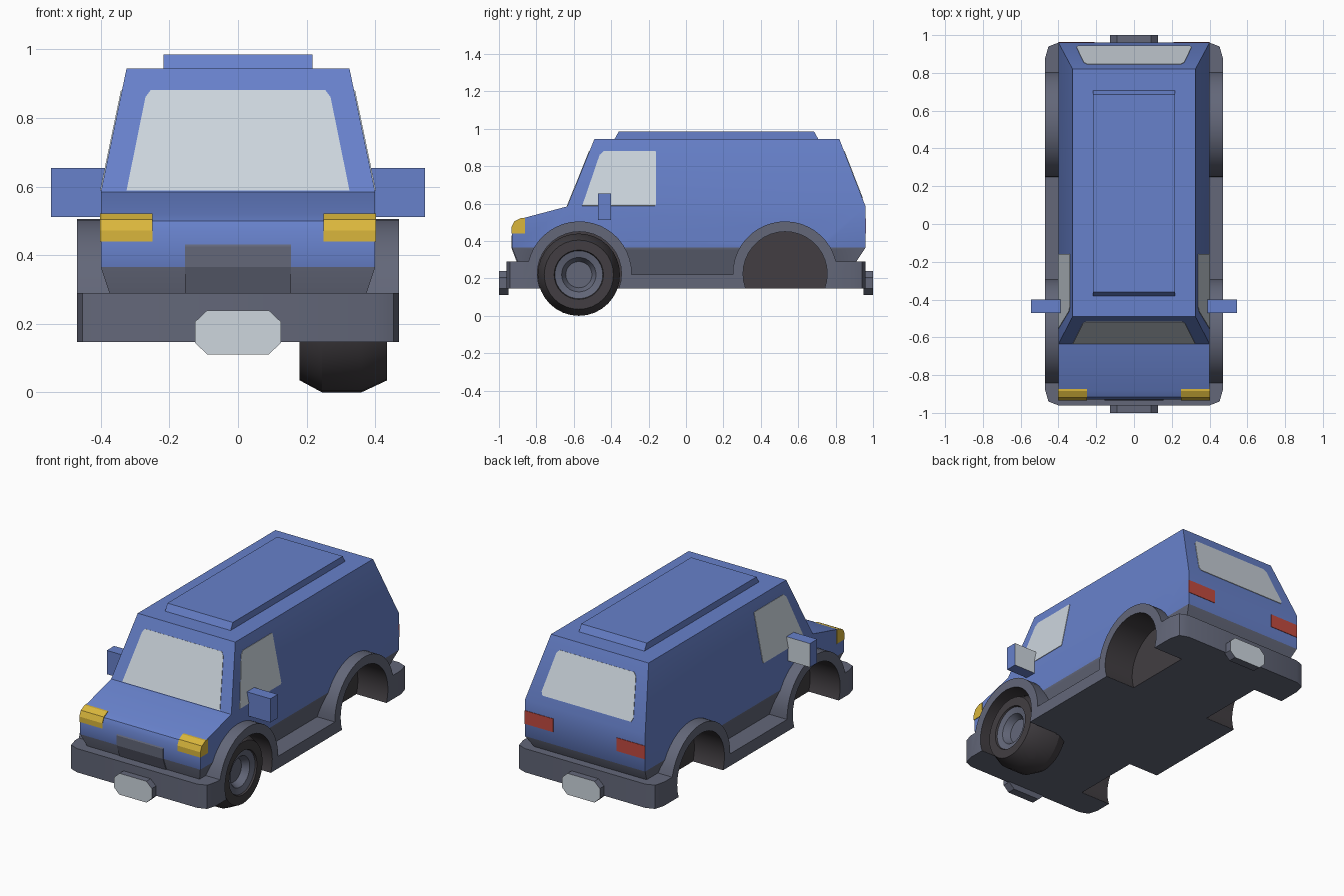
import bpy, bmesh, math
from mathutils import Vector

if "Cube" in bpy.data.objects:
    bpy.data.objects.remove(bpy.data.objects["Cube"])


def material(name, *rgb):
    m = bpy.data.materials.new(name)
    m.diffuse_color = (*rgb, 1)
    m.use_nodes = True
    m.node_tree.nodes["Principled BSDF"].inputs["Base Color"].default_value = m.diffuse_color
    return m


BLUE = material("blue paint", .136, .220, .597)
GRAY = material("gray trim", .125, .136, .191)
GLASS = material("pale glass", .61, .67, .73)
YELLOW = material("yellow lamp", .70, .47, .045)
RED = material("red lamp", .54, .069, .051)
BLACK = material("black rubber", .054, .048, .054)


def finish(name, bm, *mats):
    bmesh.ops.recalc_face_normals(bm, faces=bm.faces)
    me = bpy.data.meshes.new(name)
    bm.to_mesh(me)
    bm.free()
    for m in mats:
        me.materials.append(m)
    ob = bpy.data.objects.new(name, me)
    bpy.context.collection.objects.link(ob)
    return ob


def smooth(ob, angle=35):
    bpy.ops.object.select_all(action='DESELECT')
    ob.select_set(True)
    bpy.context.view_layer.objects.active = ob
    bpy.ops.object.shade_smooth_by_angle(angle=math.radians(angle))


def loft(outline, sides):
    """Side outline of (y, z, half width), mirrored in x, with listed side faces."""
    bm = bmesh.new()
    L = [bm.verts.new((-w, y, z)) for y, z, w in outline]
    R = [bm.verts.new((w, y, z)) for y, z, w in outline]
    n = len(outline)
    for i in range(n):
        j = (i + 1) % n
        bm.faces.new((L[i], L[j], R[j], R[i]))
    for s in sides:
        bm.faces.new([L[i] for i in s])
        bm.faces.new([R[i] for i in reversed(s)])
    return bm


def slab(bm, pts, offset):
    """Prism from a polygon, extruded by a vector."""
    a = [bm.verts.new(p) for p in pts]
    b = [bm.verts.new(Vector(p) + Vector(offset)) for p in pts]
    n = len(a)
    for i in range(n):
        j = (i + 1) % n
        bm.faces.new((a[i], a[j], b[j], b[i]))
    bm.faces.new(a[::-1])
    return bm.faces.new(b)


def plate(name, pts, out, mat):
    """Thin plate lying on a surface; out is the rough outward normal."""
    n = Vector(out).normalized()
    bm = bmesh.new()
    slab(bm, [Vector(p) - n * .003 for p in pts], n * .006)
    return finish(name, bm, mat)


def block(name, x0, x1, outline, mat):
    bm = bmesh.new()
    slab(bm, [(x0, y, z) for y, z in outline], (x1 - x0, 0, 0))
    return finish(name, bm, mat)


ARCH_Z, ARCHES = .225, (-.57, .53)


def arc(cy, r, a0, a1, n):
    return [(cy + r * math.cos(math.radians(a0 + (a1 - a0) * i / n)),
             ARCH_Z + r * math.sin(math.radians(a0 + (a1 - a0) * i / n))) for i in range(n + 1)]


def cut_wells(ob, r, x_in):
    bm = bmesh.new()
    for cy in ARCHES:
        for s in (-1, 1):
            slab(bm, [(s * x_in, y, z) for y, z in arc(cy, r, 0, 350, 35)], (s * (.55 - x_in), 0, 0))
    cutter = finish("well_cutter", bm)
    cutter.hide_render = True
    mod = ob.modifiers.new("wells", 'BOOLEAN')
    mod.object, mod.operation, mod.solver = cutter, 'DIFFERENCE', 'EXACT'
    bpy.context.view_layer.objects.active = ob
    bpy.ops.object.modifier_apply(modifier=mod.name)
    bpy.data.objects.remove(cutter)


# Body shell: gray lower band, blue above
bm = loft([(-.865, .2, .345), (-.93, .365, .4), (-.93, .47, .4), (-.916, .5, .4), (-.88, .52, .4),
           (-.635, .585, .4), (-.49, .945, .325), (.82, .945, .325), (.96, .585, .4),
           (.96, .365, .4), (.85, .2, .345)],
          [(0, 1, 9, 10), (1, 2, 3, 4, 5, 8, 9), (5, 6, 7, 8)])
for f in bm.faces:
    f.material_index = int(f.calc_center_median().z < .36)
body = finish("van_body", bm, BLUE, GRAY)
cut_wells(body, .25, .25)
smooth(body)

# Gray skirt with bumpers, sills and wheel arches
ends = [(.96, .40), (.94, .453), (.88, .47)]
top = [(-y, .29, w) for y, w in ends]
top += [(y, z, .47) for y, z in arc(ARCHES[0], .28, 166.6, -1, 20)]
top += [(y, z, .47) for y, z in arc(ARCHES[1], .28, 181, 13.4, 20)]
top += [(y, .29, w) for y, w in ends[::-1]]
bottom = [(y, .147, w) for y, w in ends] + [(-y, .147, w) for y, w in ends[::-1]]
T = len(top)
bm = loft(top + bottom, [(0, 1, T + 4, T + 5), (1, 2, T + 3, T + 4),
                         list(range(2, T - 2)) + [T + 2, T + 3],
                         (T - 3, T - 2, T + 1, T + 2), (T - 2, T - 1, T, T + 1)])
skirt = finish("skirt_and_bumpers", bm, GRAY, BLACK)
cut_wells(skirt, .225, .27)
for p in skirt.data.polygons:
    c = p.center
    near = min(math.hypot(c.y - cy, c.z - ARCH_Z) for cy in ARCHES)
    p.material_index = int(near < .226 and .265 < abs(c.x) < .469 and c.z > .15)
smooth(skirt, 50)

# Raised roof panel
block("roof_panel", -.218, .218, [(-.385, .94), (-.36, .985), (.685, .985), (.71, .94)], BLUE)

# Windscreen and rear window on the sloping ends
def end_window(name, half, y0, slope):
    pts = [(x, y0 + slope * (z - .585), z) for x, z in half]
    pts += [(-x, y, z) for x, y, z in reversed(pts)]
    plate(name, pts, (0, math.copysign(1, y0), abs(slope)), GLASS)


end_window("windscreen", [(.325, .588), (.27, .86), (.255, .88)], -.635, .145 / .36)
end_window("rear_window", [(.295, .63), (.305, .65), (.265, .86), (.248, .88)], .96, -.14 / .36)

for s, side in ((-1, "left"), (1, "right")):
    # Door window
    plate(side + "_door_window",
          [(s * (.4 - (z - .585) * .075 / .36), y, z) for y, z in
           [(-.555, .588), (-.165, .588), (-.16, .595), (-.16, .875), (-.165, .88),
            (-.44, .88), (-.462, .86)]], (s, 0, .208), GLASS)
    # Headlamp wrapped round the nose corner
    block(side + "_headlamp", s * .25, s * .403,
          [(-.934, .44), (-.934, .472), (-.919, .504), (-.885, .522), (-.86, .522), (-.86, .44)], YELLOW)
    # Tail lamp
    plate(side + "_tail_lamp", [(s * x, .96, z) for x, z in
                                [(.21, .44), (.4, .44), (.4, .52), (.21, .52)]], (0, 1, 0), RED)
    # Wing mirror with glass on its rear face
    bm = bmesh.new()
    face = slab(bm, [(s * x, -.47, z) for x, z in
                     [(.36, .512), (.545, .512), (.545, .655), (.36, .655)]], (0, .07, 0))
    face.material_index = 1
    finish(side + "_wing_mirror", bm, BLUE, GLASS)

# Grille plate bent over the nose
block("grille", -.155, .155, [(-.934, .425), (-.934, .365), (-.904, .285), (-.87, .285), (-.87, .435),
                              (-.928, .435)], GRAY)

# Registration plates with chamfered corners
for s, end in ((-1, "front"), (1, "rear")):
    bm = bmesh.new()
    quarter = [(.09, .064), (.126, .03)]
    pts = quarter + [(x, -z) for x, z in quarter[::-1]]
    pts += [(-x, z) for x, z in pts[::-1]]
    face = slab(bm, [(x, s * .95, .175 + z) for x, z in pts], (0, s * .05, 0))
    face.material_index = 1
    finish(end + "_plate", bm, GRAY, GLASS)

# The single front wheel, lathed about x
profile = [(.18, 0), (.18, .185), (.245, .22), (.36, .22), (.435, .185), (.435, .132),
           (.425, .128), (.415, .092), (.375, .07), (.375, 0)]
bm = bmesh.new()
N = 32
rings = [[bm.verts.new((x, -.573 + r * math.cos(2 * math.pi * k / N),
                        .22 + r * math.sin(2 * math.pi * k / N))) for k in range(N)]
         for x, r in profile if r]
for i, (a, b) in enumerate(zip(rings, rings[1:])):
    for k in range(N):
        f = bm.faces.new((a[k], a[(k + 1) % N], b[(k + 1) % N], b[k]))
        f.material_index = int(i >= 5)
bm.faces.new(rings[0])
bm.faces.new(rings[-1]).material_index = 1
smooth(finish("front_wheel", bm, BLACK, GRAY), 25)
